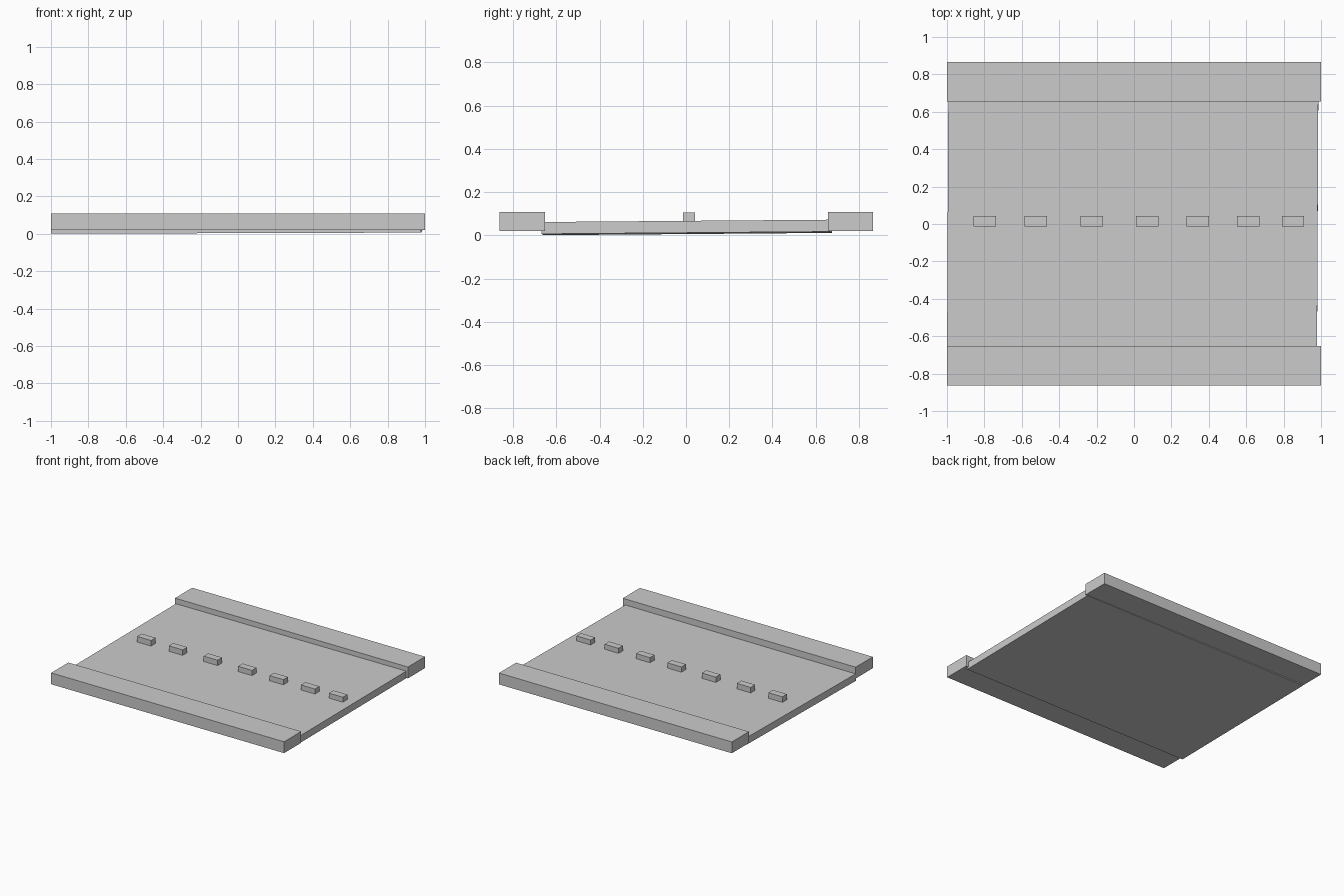
import bpy
import bmesh
from mathutils import Matrix, Vector, Euler

if "Cube" in bpy.data.objects:
    bpy.data.objects.remove(bpy.data.objects["Cube"])


def box(name, size, centre, rot=(0, 0, 0)):
    """Add a flat-faced box with given full size, centre and rotation."""
    mesh = bpy.data.meshes.new(name)
    bm = bmesh.new()
    bmesh.ops.create_cube(bm, size=1, matrix=Matrix.Diagonal((*size, 1)))
    bm.to_mesh(mesh)
    bm.free()
    obj = bpy.data.objects.new(name, mesh)
    obj.location = Vector(centre)
    obj.rotation_euler = Euler(rot)
    bpy.context.collection.objects.link(obj)
    return obj


# Road slab, laid very slightly askew
box("road", (1.978, 1.333, 0.055), (-0.007, 0.003, 0.0365), (0.008, -0.003, -0.005))

# Raised pavements along both sides
box("front_pavement", (2.0, 0.21, 0.088), (0, -0.758, 0.064))
box("back_pavement", (2.0, 0.21, 0.088), (0, 0.761, 0.064))

# Unevenly spaced centre line blocks
for i, x in enumerate((-0.797, -0.525, -0.225, 0.07, 0.34, 0.61, 0.85)):
    box(f"lane_marker_{i + 1}", (0.12, 0.055, 0.057), (x, 0.014, 0.0765))
